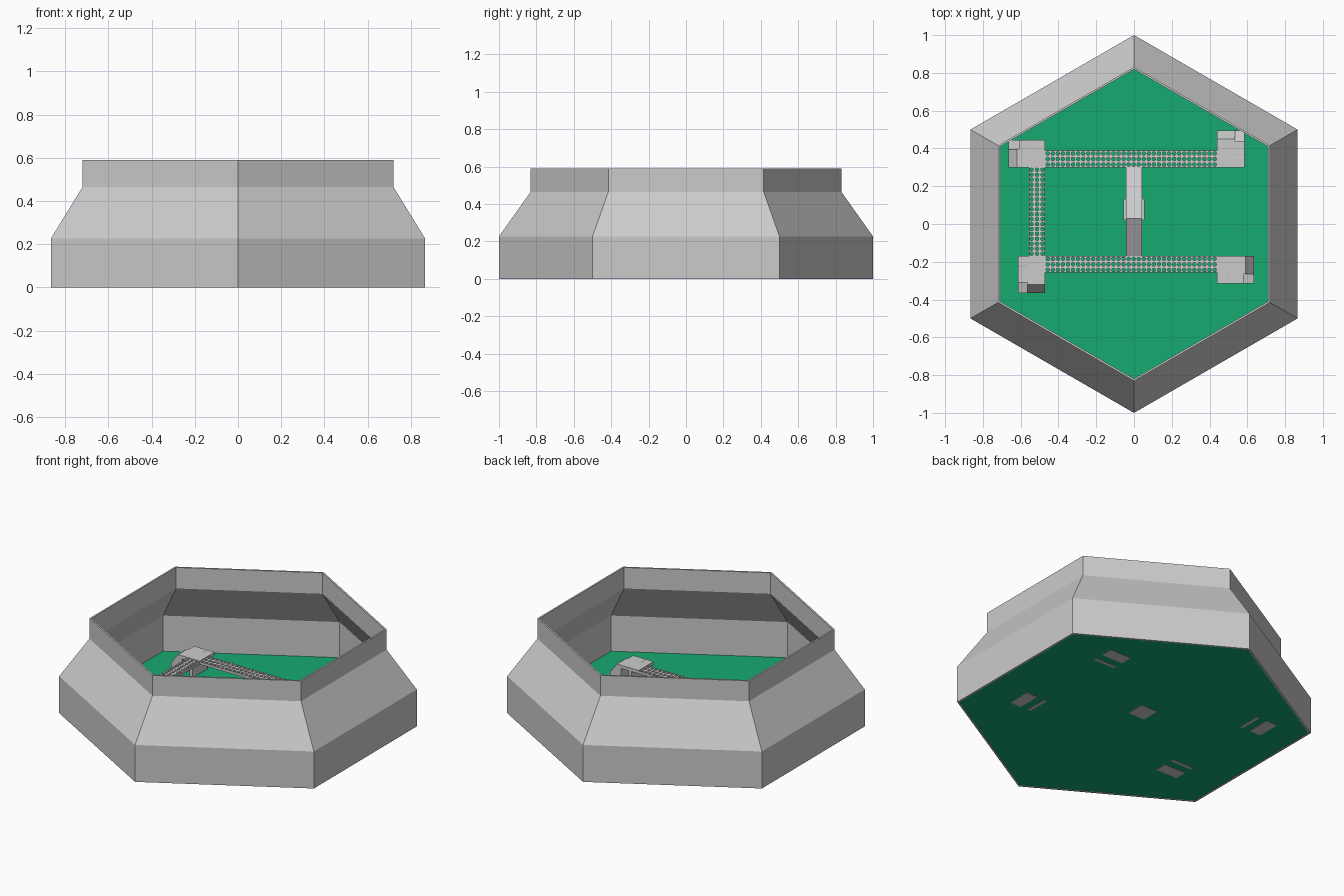
import bpy, bmesh, math
from mathutils import Matrix, Vector

if "Cube" in bpy.data.objects:
    bpy.data.objects.remove(bpy.data.objects["Cube"])


def finish(bm, name):
    bmesh.ops.remove_doubles(bm, verts=bm.verts, dist=0.0002)
    bmesh.ops.recalc_face_normals(bm, faces=bm.faces)
    me = bpy.data.meshes.new(name)
    bm.to_mesh(me)
    bm.free()
    ob = bpy.data.objects.new(name, me)
    bpy.context.collection.objects.link(ob)
    return ob


def prism(bm, profile, a, b, axis):
    """Extrude a 2D profile (u, z) from a to b; u runs along the other axis."""
    def P(u, z, t):
        return (t, u, z) if axis == 'X' else (u, t, z)
    lo = [bm.verts.new(P(u, z, a)) for u, z in profile]
    hi = [bm.verts.new(P(u, z, b)) for u, z in profile]
    n = len(profile)
    bm.faces.new(lo)
    bm.faces.new(hi[::-1])
    for i in range(n):
        j = (i + 1) % n
        bm.faces.new((lo[i], lo[j], hi[j], hi[i]))


def box(bm, x0, x1, y0, y1, z0, z1):
    prism(bm, [(x0, z0), (x1, z0), (x1, z1), (x0, z1)], y0, y1, 'Y')


def hexagon(bm, r, z):
    return [bm.verts.new((r * math.sin(i * math.pi / 3), r * math.cos(i * math.pi / 3), z))
            for i in range(6)]


# outer wall: closed thin profile swept round six sides
bm = bmesh.new()
T = 0.012
profile = [(1, 0), (1, .227), (.831, .465), (.831, .59),
           (.831 - T, .59), (.831 - T, .461), (1 - T, .223), (1 - T, 0)]
rings = [hexagon(bm, r, z) for r, z in profile]
for k in range(len(rings)):
    A, B = rings[k], rings[(k + 1) % len(rings)]
    for i in range(6):
        j = (i + 1) % 6
        bm.faces.new((A[i], A[j], B[j], B[i]))
finish(bm, "hexagonal_wall")

# green floor
bm = bmesh.new()
low, high = hexagon(bm, 1 - T, .002), hexagon(bm, 1 - T, .004)
bm.faces.new(low)
bm.faces.new(high)
for i in range(6):
    j = (i + 1) % 6
    bm.faces.new((low[i], low[j], high[j], high[i]))
floor = finish(bm, "floor")
mat = bpy.data.materials.new("floor_green")
mat.diffuse_color = (0.008, 0.4, 0.16, 1)
mat.use_nodes = True
mat.node_tree.nodes["Principled BSDF"].inputs["Base Color"].default_value = mat.diffuse_color
floor.data.materials.append(mat)

# four corner towers, the same piece turned a quarter each time
H = 0.12


def tower(name, x, y, quarter):
    bm = bmesh.new()
    W, N, L = .145, .05, .195
    box(bm, 0, .14, -W, 0, H - .02, H)                       # landing
    prism(bm, [(.12, 0), (L, 0), (L, .06), (.15, H), (.12, H)], -W + N, 0, 'Y')
    prism(bm, [(.12, 0), (L, 0), (L, .085), (.05, H + .001), (.05, H - .02), (.12, H - .02)],
          -W, -W + N, 'Y')                                   # side ramp
    box(bm, .05, .07, -W, 0, 0, H - .01)                     # support wall
    ob = finish(bm, name)
    ob.data.transform(Matrix.Translation((x, y, 0)) @ Matrix.Rotation(quarter * math.pi / 2, 4, 'Z'))


tower("tower_front_right", .44, -.17, 0)
tower("tower_back_right", .44, .30, 1)
tower("tower_back_left", -.47, .30, 2)
tower("tower_front_left", -.47, -.17, 3)


# perforated walkways: square cells, each with a round hole
def walkway(name, x0, x1, y0, y1, nx, ny, z0=H - .02, z1=H - .004):
    bm = bmesh.new()
    dx, dy = (x1 - x0) / nx, (y1 - y0) / ny
    square = [(1, 0), (1, 1), (0, 1), (-1, 1), (-1, 0), (-1, -1), (0, -1), (1, -1)]
    r = .36 * min(dx, dy)
    for i in range(nx):
        for j in range(ny):
            cx, cy = x0 + (i + .5) * dx, y0 + (j + .5) * dy
            out = [(cx + u * dx / 2, cy + v * dy / 2) for u, v in square]
            hole = [(cx + r * math.cos(k * math.pi / 4), cy + r * math.sin(k * math.pi / 4))
                    for k in range(8)]
            ot, ht, ob, hb = [[bm.verts.new((*p, z)) for p in pts] for pts, z in
                              ((out, z1), (hole, z1), (out, z0), (hole, z0))]
            # outer sides only where the cell lies on the edge
            edge = {0: i == nx - 1, 1: j == ny - 1, 2: j == ny - 1, 3: i == 0,
                    4: i == 0, 5: j == 0, 6: j == 0, 7: i == nx - 1}
            for k in range(8):
                m = (k + 1) % 8
                bm.faces.new((ot[k], ot[m], ht[m], ht[k]))
                bm.faces.new((ob[m], ob[k], hb[k], hb[m]))
                bm.faces.new((ht[k], ht[m], hb[m], hb[k]))
                if edge[k]:
                    bm.faces.new((ot[m], ot[k], ob[k], ob[m]))
    finish(bm, name)


walkway("walkway_back", -.47, .44, .30, .388, 34, 3)
walkway("walkway_front", -.47, .44, -.258, -.17, 34, 3)
walkway("walkway_left", -.557, -.47, -.17, .30, 3, 18)

# middle bridge rising to a ridge, on a pillar
bm = bmesh.new()
top = [(-.17, H), (.03, .235), (.30, H)]
prism(bm, top + [(y, z - .02) for y, z in reversed(top)], -.042, .042, 'X')
finish(bm, "middle_bridge")
bm = bmesh.new()
box(bm, -.056, .056, .02, .133, 0, .185)
finish(bm, "bridge_pillar")
